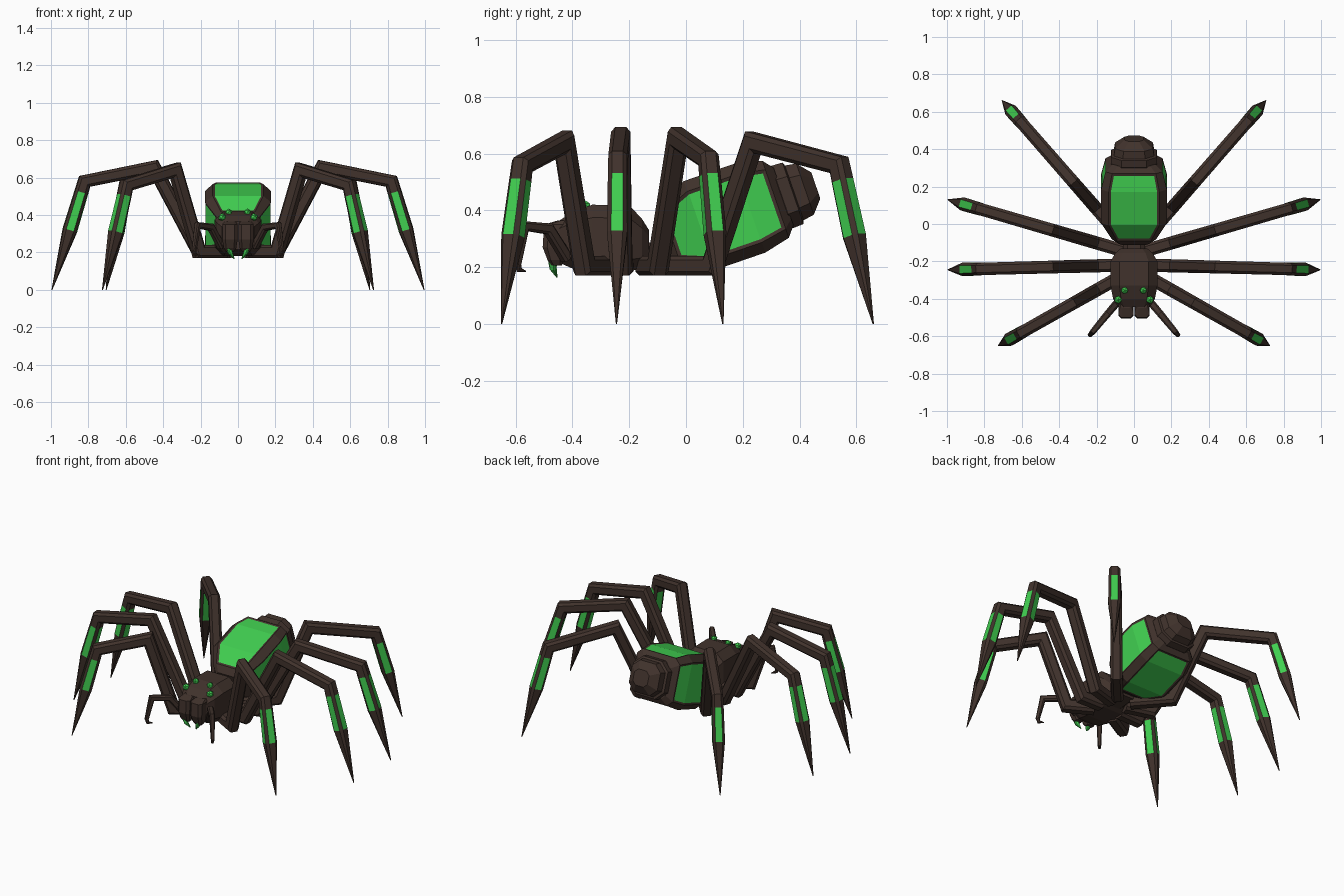
import bpy, bmesh, math
from mathutils import Vector

cube = bpy.data.objects.get("Cube")
if cube:
    bpy.data.objects.remove(cube, do_unlink=True)


def material(name, color):
    m = bpy.data.materials.new(name)
    m.use_nodes = True
    m.diffuse_color = color
    m.node_tree.nodes["Principled BSDF"].inputs["Base Color"].default_value = color
    return m


BROWN = material("dark_brown", (0.052, 0.032, 0.025, 1))
GREEN = material("bright_green", (0.052, 0.62, 0.08, 1))
X, Y, Z = Vector((1, 0, 0)), Vector((0, 1, 0)), Vector((0, 0, 1))


def finish(bm, name, mats):
    bmesh.ops.recalc_face_normals(bm, faces=bm.faces[:])
    mesh = bpy.data.meshes.new(name)
    bm.to_mesh(mesh)
    bm.free()
    for m in mats:
        mesh.materials.append(m)
    ob = bpy.data.objects.new(name, mesh)
    bpy.context.collection.objects.link(ob)
    return ob


def octagon(center, a, b, ha, hb, flat):
    """Box section with cut corners; odd sides are the wide flats."""
    f = flat
    corners = [(1, f), (f, 1), (-f, 1), (-1, f), (-1, -f), (-f, -1), (f, -1), (1, -f)]
    return [center + a * ha * p + b * hb * q for p, q in corners]


def loft(name, rings, panel_bands=(), inset=0, mats=(BROWN, GREEN)):
    """Skin the rings, cap both ends, turn the flats of some bands green."""
    bm = bmesh.new()
    rows = [[bm.verts.new(p) for p in ring] for ring in rings]
    n = len(rows[0])
    panels = {}
    for k in range(len(rows) - 1):
        for i in range(n):
            j = (i + 1) % n
            face = bm.faces.new((rows[k][i], rows[k][j], rows[k + 1][j], rows[k + 1][i]))
            if k in panel_bands and i % 2:
                panels.setdefault(i, []).append(face)
    bm.faces.new(rows[0])
    bm.faces.new(rows[-1])
    bmesh.ops.recalc_face_normals(bm, faces=bm.faces[:])
    for faces in panels.values():
        if inset:
            bmesh.ops.inset_region(bm, faces=faces, thickness=inset, depth=-0.004,
                                   use_even_offset=True, use_boundary=True)
        for face in faces:
            face.material_index = 1
    return finish(bm, name, mats)


def limb(name, points, sizes, flat=0.58, panel_bands=(), mats=(BROWN, GREEN)):
    """Sweep a cut-corner section along a path in a vertical plane, with mitred joints."""
    pts = [Vector(p) for p in points]
    run = pts[-1] - pts[0]
    side = Vector((-run.y, run.x, 0)).normalized()
    rings = []
    for i, p in enumerate(pts):
        before = (p - pts[max(i - 1, 0)]).normalized()
        after = (pts[min(i + 1, len(pts) - 1)] - p).normalized()
        tangent = (before + after).normalized()
        normal = side.cross(tangent).normalized()
        ref = before if i else after
        mitre = 1 / max(tangent.dot(ref), 0.6)
        rings.append(octagon(p, side, normal, sizes[i], sizes[i] * mitre, flat))
    return loft(name, rings, panel_bands, mats=mats)


# Legs: base point, foot point, knee x and ankle x
legs = {
    "front": ((0.07, -0.28), (0.725, -0.65), 0.335, 0.595),
    "mid_front": ((0.07, -0.22), (0.995, -0.245), 0.45, 0.82),
    "mid_rear": ((0.05, -0.145), (0.995, 0.13), 0.45, 0.82),
    "rear": ((0.05, -0.09), (0.705, 0.66), 0.335, 0.60),
}
for sx, label in ((1, "left"), (-1, "right")):
    for name, (base, foot, knee, ankle) in legs.items():
        def at(x, z):
            t = (x - base[0]) / (foot[0] - base[0])
            return (sx * x, base[1] + t * (foot[1] - base[1]), z)

        def shin(t):
            return at(ankle + t * (foot[0] - ankle), ankle_z * (1 - t))

        long_leg = knee > 0.4
        knee_z, ankle_z = (0.655, 0.58) if long_leg else (0.64, 0.56)
        path = [at(base[0], 0.205), at(0.21, 0.205), at(knee, knee_z), at(ankle, ankle_z),
                shin(0.1), shin(0.45), shin(1)]
        limb(f"{label}_{name}_leg", path, [0.035, 0.035, 0.034, 0.033, 0.034, 0.036, 0.002],
             panel_bands=(4,))

    # Feelers beside the jaws, with a small hooked claw
    limb(f"{label}_feeler",
         [(sx * 0.09, -0.42, 0.23), (sx * 0.145, -0.485, 0.335), (sx * 0.215, -0.57, 0.345),
          (sx * 0.235, -0.593, 0.21)], [0.02, 0.019, 0.016, 0.011], mats=(BROWN,))
    limb(f"{label}_feeler_claw",
         [(sx * 0.235, -0.593, 0.215), (sx * 0.23, -0.588, 0.19), (sx * 0.21, -0.565, 0.185)],
         [0.011, 0.008, 0.002], mats=(BROWN,))

    # Jaws and fangs
    jaw = [(-0.42, 0.365, 0.03, 0.03), (-0.455, 0.35, 0.041, 0.045), (-0.465, 0.27, 0.041, 0.04),
           (-0.46, 0.225, 0.034, 0.028), (-0.455, 0.205, 0.022, 0.018)]
    loft(f"{label}_jaw", [octagon(Vector((sx * 0.043, y, z)), X, Y, w, d, 0.6)
                          for y, z, w, d in jaw], mats=(BROWN,))
    limb(f"{label}_fang", [(sx * 0.05, -0.47, 0.225), (sx * 0.04, -0.468, 0.195),
                           (sx * 0.02, -0.455, 0.165)], [0.014, 0.011, 0.002], mats=(GREEN,))

    # Eyes
    for k, spot in enumerate(((0.05, -0.355, 0.415, 0.02), (0.085, -0.405, 0.388, 0.022))):
        bm = bmesh.new()
        bmesh.ops.create_icosphere(bm, subdivisions=1, radius=spot[3])
        eye = finish(bm, f"{label}_eye_{k + 1}", (GREEN,))
        eye.location = (sx * spot[0], spot[1], spot[2])

# Head and chest: y, centre z, half width, half height
chest = [(-0.445, 0.29, 0.085, 0.075), (-0.40, 0.295, 0.112, 0.10), (-0.33, 0.30, 0.125, 0.12),
         (-0.20, 0.30, 0.125, 0.118), (-0.155, 0.285, 0.10, 0.085), (-0.13, 0.27, 0.07, 0.06)]
loft("head_and_chest", [octagon(Vector((0, y, z)), X, Z, w, h, 0.62)
                        for y, z, w, h in chest], mats=(BROWN,))
loft("waist", [octagon(Vector((0, y, z)), X, Z, 0.06, 0.045, 0.6)
               for y, z in ((-0.2, 0.235), (-0.05, 0.25))], mats=(BROWN,))

# Abdomen and tail, along an axis tilted up towards the back
tilt = math.radians(19)
axis = Vector((0, math.cos(tilt), math.sin(tilt)))
up = Vector((0, -math.sin(tilt), math.cos(tilt)))
middle = Vector((0, 0.15, 0.382))


def tilted(profile, flat):
    return [octagon(middle + axis * s, X, up, r * 1.03, r * 0.97, flat) for s, r in profile]


loft("abdomen", tilted([(-0.25, 0.08), (-0.215, 0.115), (-0.11, 0.171), (0.08, 0.171),
                        (0.175, 0.148), (0.205, 0.11)], 0.77), panel_bands=(1, 2, 3), inset=0.012)
loft("tail", tilted([(0.18, 0.105), (0.2, 0.12), (0.24, 0.118), (0.245, 0.105),
                     (0.285, 0.098), (0.325, 0.05)], 0.55), mats=(BROWN,))
